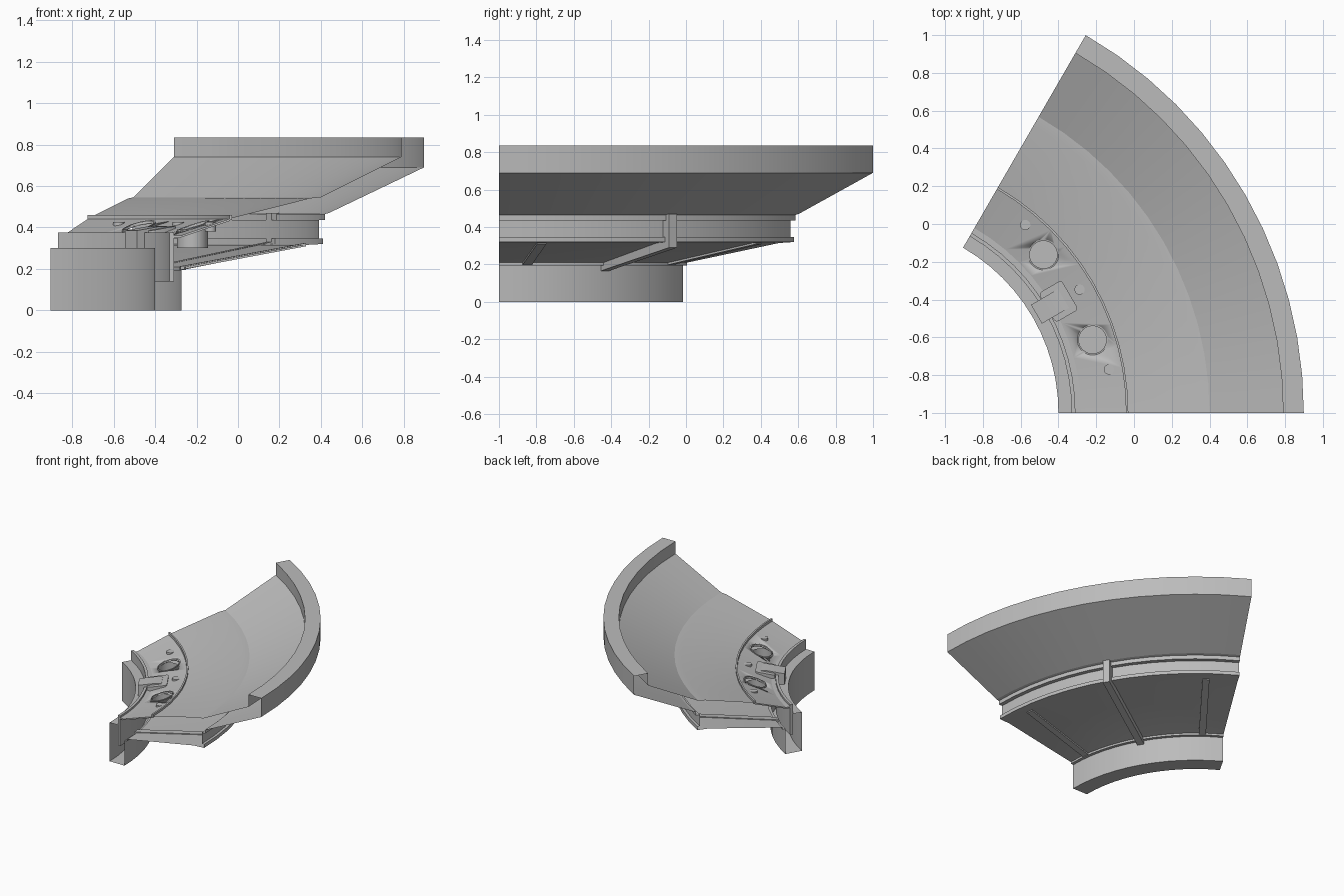
import bpy, bmesh, math
from math import radians, sin, cos
from mathutils import Matrix, Vector

if "Cube" in bpy.data.objects:
    bpy.data.objects.remove(bpy.data.objects["Cube"])

CX, CY, ARC, STEPS = -1.41, -1.0, 60, 12

grey = bpy.data.materials.new("hull grey")
grey.use_nodes = True
colour = (0.5, 0.5, 0.5, 1)
grey.diffuse_color = colour
grey.node_tree.nodes["Principled BSDF"].inputs["Base Color"].default_value = colour


def finish(name, bm, angle=10, outward=True):
    if outward:
        bmesh.ops.recalc_face_normals(bm, faces=bm.faces[:])
    mesh = bpy.data.meshes.new(name)
    bm.to_mesh(mesh)
    bm.free()
    mesh.materials.append(grey)
    ob = bpy.data.objects.new(name, mesh)
    bpy.context.collection.objects.link(ob)
    bpy.ops.object.select_all(action='DESELECT')
    ob.select_set(True)
    bpy.context.view_layer.objects.active = ob
    bpy.ops.object.shade_smooth_by_angle(angle=radians(angle))
    return ob


def sweep(name, profile, closed=False, caps=False):
    """Sweep a radius/height profile round the arc."""
    bm = bmesh.new()
    rows = []
    for i in range(STEPS + 1):
        a = radians(ARC * i / STEPS)
        rows.append([bm.verts.new((CX + r * cos(a), CY + r * sin(a), z)) for r, z in profile])
    n = len(profile)
    for a, b in zip(rows, rows[1:]):
        for j in range(n if closed else n - 1):
            k = (j + 1) % n
            bm.faces.new((a[j], a[k], b[k], b[j]))
    if caps:
        bm.faces.new(rows[0])
        bm.faces.new(rows[-1])
    return finish(name, bm, outward=closed)


def radial(deg):
    """Frame at an angle: local x points outward, y along the arc."""
    return Matrix.Translation((CX, CY, 0)) @ Matrix.Rotation(radians(deg), 4, 'Z')


def beam(name, deg, outline, width, bevel=0):
    """Extrude a radius/height outline sideways, centred on an angle."""
    bm = bmesh.new()
    m = radial(deg)
    sides = [[bm.verts.new(m @ Vector((r, s * width / 2, z))) for r, z in outline] for s in (-1, 1)]
    n = len(outline)
    for side in sides:
        bm.faces.new(side)
    for j in range(n):
        k = (j + 1) % n
        bm.faces.new((sides[0][j], sides[0][k], sides[1][k], sides[1][j]))
    if bevel:
        along = [e for e in bm.edges if abs((e.verts[0].co - e.verts[1].co).normalized().z) > 0.9]
        bmesh.ops.bevel(bm, geom=along, offset=bevel, segments=3, affect='EDGES', profile=0.5)
    return finish(name, bm, 20)


def cylinder(name, deg, r, radius, z0, z1, lid=True):
    bm = bmesh.new()
    m = radial(deg) @ Matrix.Translation((r, 0, (z0 + z1) / 2))
    bmesh.ops.create_cone(bm, cap_ends=True, segments=28, radius1=radius, radius2=radius,
                          depth=z1 - z0, matrix=m)
    if not lid:
        bm.faces.ensure_lookup_table()
        top = max(bm.faces, key=lambda f: f.calc_center_median().z)
        bmesh.ops.delete(bm, geom=[top], context='FACES_ONLY')
    return finish(name, bm, 30, outward=lid)


# Hollow shell: base, underside, outer ring, dish wall and rim, open at both ends
sweep("hull_shell", [
    (1.09, 0.30), (1.01, 0.30), (1.01, 0), (1.137, 0), (1.137, 0.195),
    (1.16, 0.195), (1.16, 0.21), (1.73, 0.315), (1.82, 0.32), (1.82, 0.347),
    (1.80, 0.347), (1.80, 0.435), (1.83, 0.435), (1.83, 0.465),
    (1.85, 0.47), (2.309, 0.69), (2.309, 0.835), (2.20, 0.835), (2.20, 0.74),
    (1.81, 0.545), (1.76, 0.54), (1.37, 0.442)])

# Sloping deck with its two raised lips
deck = sweep("deck", [(1.095, 0.36), (1.13, 0.36), (1.372, 0.442), (1.372, 0.432),
                      (1.13, 0.35), (1.095, 0.35)], True, True)
sweep("inner_lip", [(1.08, 0.14), (1.10, 0.14), (1.10, 0.375), (1.08, 0.375)], True, True)
sweep("outer_lip", [(1.368, 0.435), (1.38, 0.435), (1.38, 0.46), (1.368, 0.46)], True, True)

# Round wells sunk into the deck
for i, deg in enumerate((18, 42)):
    cutter = cylinder("well_cutter", deg, 1.252, 0.073, 0.25, 0.6)
    cutter.hide_render = True
    mod = deck.modifiers.new("well", 'BOOLEAN')
    mod.operation, mod.solver, mod.object = 'DIFFERENCE', 'EXACT', cutter
    bpy.context.view_layer.objects.active = deck
    bpy.ops.object.modifier_apply(modifier=mod.name)
    bpy.data.objects.remove(cutter)
    cylinder(f"well_{i + 1}", deg, 1.252, 0.075, 0.30, 0.39, lid=False)
    # Thin rim following the slope of the deck
    bm = bmesh.new()
    rings = []
    for radius, lift in ((0.073, 0), (0.073, 0.006), (0.081, 0.006), (0.081, 0)):
        ring = []
        for s in range(28):
            a = 2 * math.pi * s / 28
            x = 1.252 + radius * cos(a)
            ring.append(bm.verts.new(radial(deg) @ Vector((x, radius * sin(a),
                                     0.36 + (x - 1.13) * 0.339 + lift))))
        rings.append(ring)
    for j in range(4):
        a, b = rings[j], rings[(j + 1) % 4]
        for s in range(28):
            t = (s + 1) % 28
            bm.faces.new((a[s], a[t], b[t], b[s]))
    finish(f"well_rim_{i + 1}", bm, 30)

# Small studs
for i, deg in enumerate((10.2, 30.2, 50)):
    cylinder(f"deck_stud_{i + 1}", deg, 1.298, 0.027, 0.38, 0.426)

# Clamp over the inner lip
beam("clamp_pad", 30.3, [(1.10, 0.33), (1.24, 0.37), (1.24, 0.408), (1.10, 0.385)], 0.18, 0.018)
beam("clamp_tongue", 30.3, [(1.035, 0.30), (1.20, 0.30), (1.20, 0.405), (1.16, 0.405),
                            (1.10, 0.395), (1.035, 0.385)], 0.115)

# Main strut wrapping under the hull and up the outer ring
beam("main_strut", 30, [(1.10, 0.16), (1.86, 0.29), (1.86, 0.47), (1.80, 0.47),
                        (1.80, 0.33), (1.10, 0.20)], 0.05)

# Flat ribs under the hull
for i, deg in enumerate((7.5, 52.5)):
    beam(f"flat_rib_{i + 1}", deg, [(1.14, 0.195), (1.75, 0.309), (1.75, 0.325), (1.14, 0.212)], 0.05)
